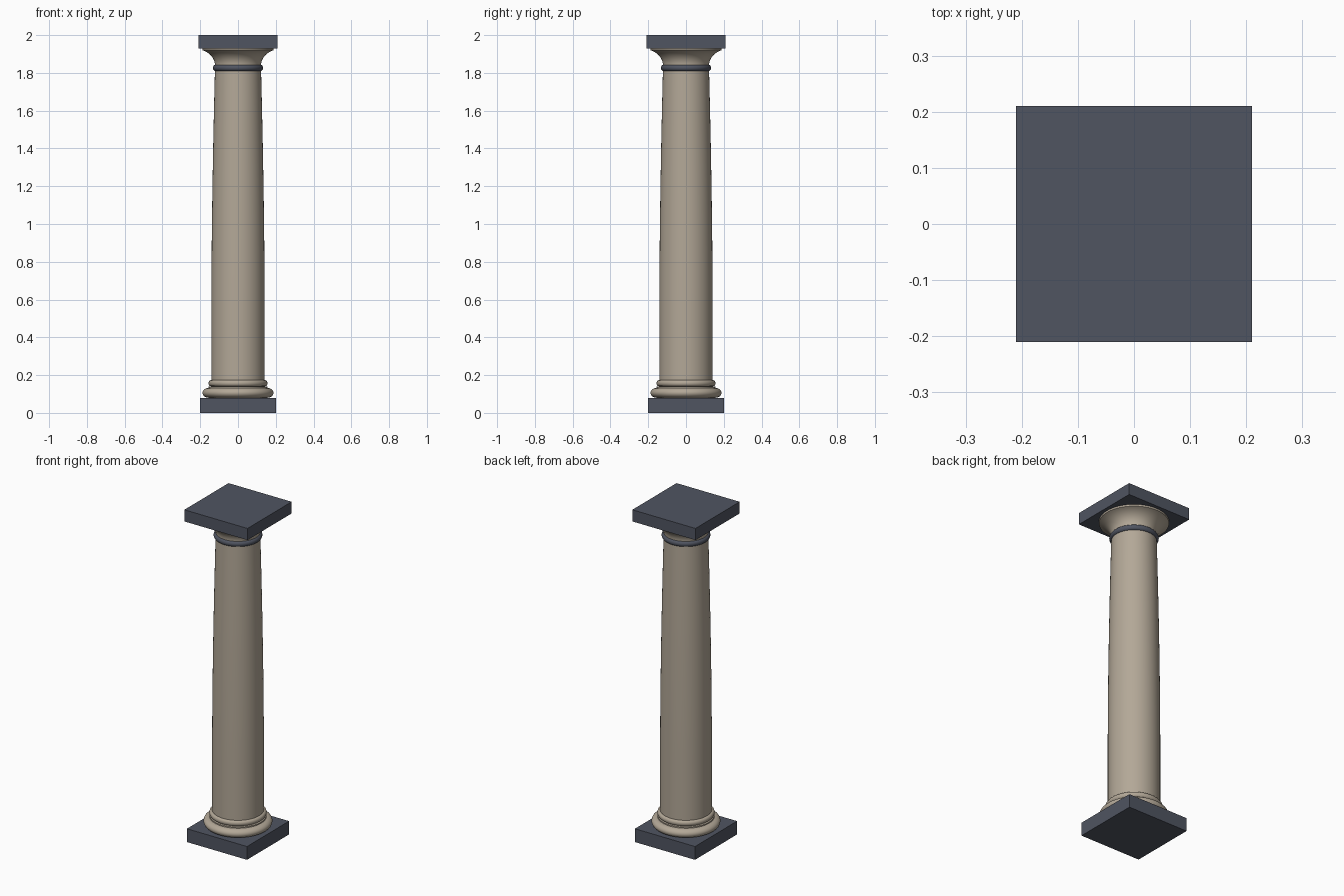
import bpy
import math
from math import sin, cos, pi

cube = bpy.data.objects.get("Cube")
if cube:
    bpy.data.objects.remove(cube, do_unlink=True)


def material(name, rgb):
    mat = bpy.data.materials.new(name)
    mat.use_nodes = True
    mat.diffuse_color = (*rgb, 1)
    mat.node_tree.nodes["Principled BSDF"].inputs["Base Color"].default_value = (*rgb, 1)
    return mat


STONE = material("warm stone", (0.45, 0.39, 0.31))
SLATE = material("dark slate", (0.08, 0.09, 0.12))


def slab(name, half, bottom, top):
    """Square block resting between two heights."""
    bpy.ops.mesh.primitive_cube_add(size=1, location=(0, 0, (bottom + top) / 2))
    obj = bpy.context.object
    obj.name = name
    obj.scale = (2 * half, 2 * half, top - bottom)
    bpy.ops.object.transform_apply(location=False, rotation=False, scale=True)
    obj.data.materials.append(SLATE)
    return obj


def turned(name, profile, mat, sides=64):
    """Revolve a (radius, height) profile round z and cap both ends."""
    n = len(profile)
    verts = [(r * cos(2 * pi * s / sides), r * sin(2 * pi * s / sides), z)
             for s in range(sides) for r, z in profile]
    faces = []
    for s in range(sides):
        a, b = s * n, (s + 1) % sides * n
        faces += [(a + i, b + i, b + i + 1, a + i + 1) for i in range(n - 1)]
    faces.append([s * n for s in reversed(range(sides))])
    faces.append([s * n + n - 1 for s in range(sides)])
    mesh = bpy.data.meshes.new(name)
    mesh.from_pydata(verts, [], faces)
    mesh.materials.append(mat)
    obj = bpy.data.objects.new(name, mesh)
    bpy.context.collection.objects.link(obj)
    bpy.ops.object.select_all(action="DESELECT")
    obj.select_set(True)
    bpy.context.view_layer.objects.active = obj
    bpy.ops.object.shade_smooth_by_angle(angle=math.radians(35))
    return obj


def roll(radius, bulge, bottom, top, steps=12):
    """Half-round moulding profile bulging out from a radius."""
    mid, half = (bottom + top) / 2, (top - bottom) / 2
    angles = [pi * (i / steps - 0.5) for i in range(steps + 1)]
    return [(radius + bulge * cos(a), mid + half * sin(a)) for a in angles]


# Square plinth and abacus
slab("plinth", 0.20, 0, 0.08)
slab("abacus", 0.21, 1.93, 2.0)

# Base mouldings: large roll, hollow, small roll
hollow = [(0.155, 0.139)]
turned("base_moulding",
       roll(0.155, 0.033, 0.08, 0.132) + hollow + roll(0.143, 0.013, 0.141, 0.173), STONE)

# Shaft, straight below and gently tapering above
LOW, HIGH, STEPS = 0.165, 1.82, 20
shaft = []
for i in range(STEPS + 1):
    t = i / STEPS
    taper = max(0, (t - 0.25) / 0.75) ** 1.7
    shaft.append((0.141 - 0.019 * taper, LOW + (HIGH - LOW) * t))
turned("shaft", shaft, STONE)

# Neck ring
turned("neck_ring", roll(0.118, 0.015, 1.81, 1.843), SLATE)

# Flared capital with a concave sweep and a thin lip
flare = [(0.122, 1.835)]
for i in range(11):
    a = i / 10 * pi / 2 * 0.75
    flare.append((0.122 + 0.066 * (1 - cos(a)) / (1 - cos(pi * 0.375)),
                  1.84 + 0.08 * sin(a) / sin(pi * 0.375)))
flare.append((0.189, 1.93))
turned("capital", flare, STONE)
